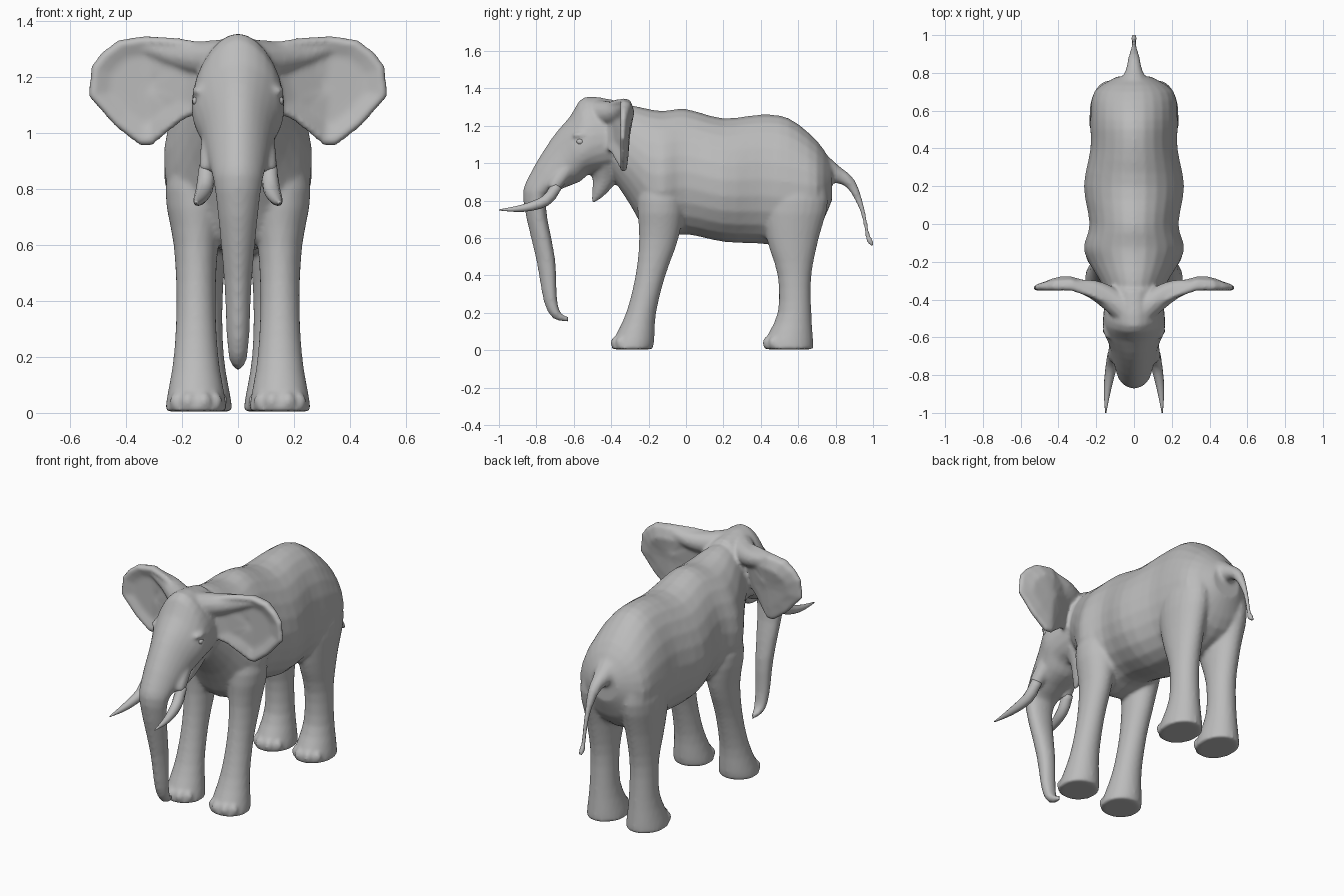
import bpy, bmesh, math
from mathutils import Matrix, Vector

cube = bpy.data.objects.get("Cube")
if cube:
    bpy.data.objects.remove(cube)

grey = bpy.data.materials.new("elephant grey")
grey.use_nodes = True
grey.diffuse_color = (.5, .5, .5, 1)
grey.node_tree.nodes["Principled BSDF"].inputs["Base Color"].default_value = grey.diffuse_color


def add_object(name, bm):
    bmesh.ops.recalc_face_normals(bm, faces=bm.faces)
    for face in bm.faces:
        face.smooth = True
    mesh = bpy.data.meshes.new(name)
    bm.to_mesh(mesh)
    bm.free()
    mesh.materials.append(grey)
    obj = bpy.data.objects.new(name, mesh)
    bpy.context.collection.objects.link(obj)
    return obj


def bridge(name, rings):
    """Join closed rings of points in order and cap both ends."""
    bm = bmesh.new()
    rows = [[bm.verts.new(point) for point in ring] for ring in rings]
    for near, far in zip(rows, rows[1:]):
        for i in range(len(near)):
            bm.faces.new((near[i - 1], near[i], far[i], far[i - 1]))
    bm.faces.new(rows[0])
    bm.faces.new(rows[-1])
    return add_object(name, bm)


def spline(points, steps=3):
    """Smooth curve through tuples of any length."""
    points = [Vector(p) for p in points]
    padded = [points[0]] + points + [points[-1]]
    result = []
    for a, b, c, d in zip(padded, padded[1:], padded[2:], padded[3:]):
        for k in range(steps):
            t = k / steps
            bend = 2 * a - 5 * b + 4 * c - d + t * (3 * (b - c) + d - a)
            result.append(b + t / 2 * (c - a + t * bend))
    return result + [points[-1]]


def oval(centre, across, along, sides=24, taper=0):
    """Ellipse spanned by two half axes, narrowed towards the end of the second."""
    ring = []
    for i in range(sides):
        angle = math.tau * i / sides
        c, s = math.cos(angle), math.sin(angle)
        ring.append(centre + across * c * (1 - taper * s) + along * s)
    return ring


def loft(name, stations, x=0, taper=0):
    """Sections between two profile edges: y, z, other y, other z, half width."""
    rings = []
    for y, z, other_y, other_z, width in spline(stations):
        first, second = Vector((x, y, z)), Vector((x, other_y, other_z))
        rings.append(oval((first + second) / 2, Vector((width, 0, 0)),
                          (first - second) / 2, taper=taper))
    return bridge(name, rings)


def tube(name, path, side=1):
    """Round sections along a path of x, y, z, radius."""
    path = spline(path)
    centres = [Vector((side * x, y, z)) for x, y, z, radius in path]
    rings = []
    for i, centre in enumerate(centres):
        heading = centres[min(i + 1, len(centres) - 1)] - centres[max(i - 1, 0)]
        across = heading.cross(Vector((0, 1, 2) if side * path[0][0] else (1, 0, 0))).normalized()
        along = heading.cross(across).normalized()
        radius = path[i][3]
        rings.append(oval(centre, across * radius, along * radius, sides=12))
    return bridge(name, rings)


def ball(name, location, size):
    bm = bmesh.new()
    placement = Matrix.Translation(location) @ Matrix.Diagonal((*size, 1))
    bmesh.ops.create_uvsphere(bm, u_segments=12, v_segments=8, radius=1, matrix=placement)
    return add_object(name, bm)


def ear(name, side):
    """Dished front with a raised rim, and a back thickest near the top and the root."""
    outline = [(.06, 1.31), (.2, 1.34), (.33, 1.35), (.43, 1.335), (.49, 1.29), (.53, 1.24),
               (.54, 1.13), (.44, 1.02), (.35, .95), (.31, .95), (.2, 1.04), (.12, 1.08)]
    middle = Vector((.33, 1.17))
    rings = []
    for scale, depth in ((.1, 0), (.6, 0), (.9, -.02), (1, 0), (.93, .03), (.6, .045), (.1, .04)):
        ring = []
        for corner in outline:
            x, z = middle.lerp(Vector(corner), scale)
            sweep = max(0, .3 - x) / 2
            fullness = min(1.3, max(.6, 4 * z - 3.7)) * min(1, 3 - 5 * x)
            back = depth * fullness if depth > 0 else depth
            ring.append((side * x, back - sweep - .335, z))
        rings.append(ring)
    return bridge(name, rings)


# Torso: y, top, bottom, half width
torso = [(-.44, 1.31, .99, .11), (-.3, 1.31, .78, .18), (-.2, 1.29, .61, .24),
         (-.12, 1.28, .6, .265), (0, 1.29, .62, .235), (.2, 1.24, .58, .265),
         (.4, 1.26, .57, .23), (.55, 1.24, .56, .23), (.7, 1.12, .64, .21), (.78, 1, .8, .09)]
skin = [loft("torso", [(y, top, y, bottom, width) for y, top, bottom, width in torso], taper=.1)]

# Head running down into the trunk
skin.append(loft("head_and_trunk", [
    (-.35, 1.33, -.3, .98, .14), (-.54, 1.355, -.44, .95, .16), (-.62, 1.25, -.52, .94, .16),
    (-.72, 1.13, -.57, .9, .13), (-.84, .93, -.69, .85, .1), (-.87, .8, -.75, .78, .08),
    (-.8, .48, -.7, .49, .05), (-.76, .26, -.69, .28, .04), (-.71, .17, -.67, .2, .03),
    (-.63, .15, -.63, .18, .01)], taper=.2))

# Lower jaw and tail
skin.append(tube("lower_jaw", [
    (0, -.43, .98, .1), (0, -.44, .91, .065), (0, -.47, .84, .035), (0, -.5, .79, .008)]))
skin.append(tube("tail", [
    (0, .72, .96, .1), (0, .8, .94, .05), (0, .88, .89, .03), (0, .94, .76, .015),
    (0, .97, .62, .012), (0, .98, .59, .018), (0, 1, .56, .01)]))

# Legs: centre x, then z, front y, rear y, half width
legs = {
    "front_leg": (.15, [(.005, -.4, -.18, .11), (.05, -.39, -.17, .105), (.2, -.32, -.16, .08),
                        (.4, -.27, -.11, .07), (.6, -.25, -.04, .08), (.8, -.26, -.01, .11),
                        (1, -.22, -.06, .06)]),
    "hind_leg": (.13, [(.005, .42, .68, .11), (.05, .42, .68, .105), (.2, .49, .67, .08),
                       (.4, .49, .67, .075), (.6, .43, .71, .09), (.8, .41, .76, .105),
                       (1, .5, .72, .06)]),
}

for side, word in ((1, "left_"), (-1, "right_")):
    # Ear and the thick web that joins it to the crown
    skin.append(ear(word + "ear", side))
    skin.append(tube(word + "ear_root", [
        (.02, -.48, 1.27, .07), (.12, -.4, 1.265, .065), (.22, -.345, 1.28, .05),
        (.34, -.32, 1.31, .025)], side))
    for name, (x, stations) in legs.items():
        skin.append(loft(word + name, [(front, z, rear, z, width)
                                       for z, front, rear, width in stations], side * x))
        # Toes fanned around the front of the foot
        z, front, rear, width = stations[1]
        for angle in (-.8, -.3, .3, .8):
            place = (side * x + width * .9 * math.sin(angle),
                     (front + rear) / 2 - (rear - front) * .47 * math.cos(angle), .04)
            skin.append(ball("toe", place, (.027, .024, .035)))
    # Tusk socket, brow, tusk and eye
    skin.append(tube(word + "tusk_socket", [
        (.08, -.62, .99, .05), (.1, -.69, .9, .04), (.11, -.71, .86, .03)], side))
    skin.append(ball(word + "brow", (side * .135, -.56, 1.15), (.03, .05, .02)))
    tube(word + "tusk", [
        (.11, -.69, .88, .03), (.12, -.75, .8, .03), (.14, -.87, .76, .02),
        (.15, -1, .75, .003)], side)
    ball(word + "eye", (side * .15, -.565, 1.115), (.014, .02, .016))

# Fuse the skin parts into one seamless surface
bpy.ops.object.select_all(action="DESELECT")
for part in skin:
    part.select_set(True)
body = skin[0]
bpy.context.view_layer.objects.active = body
bpy.ops.object.join()
body.name = "body"
fuse = body.modifiers.new("fuse", "REMESH")
fuse.mode = "VOXEL"
fuse.voxel_size = .01
fuse.use_smooth_shade = True
relax = body.modifiers.new("relax", "SMOOTH")
relax.factor = .5
relax.iterations = 7
